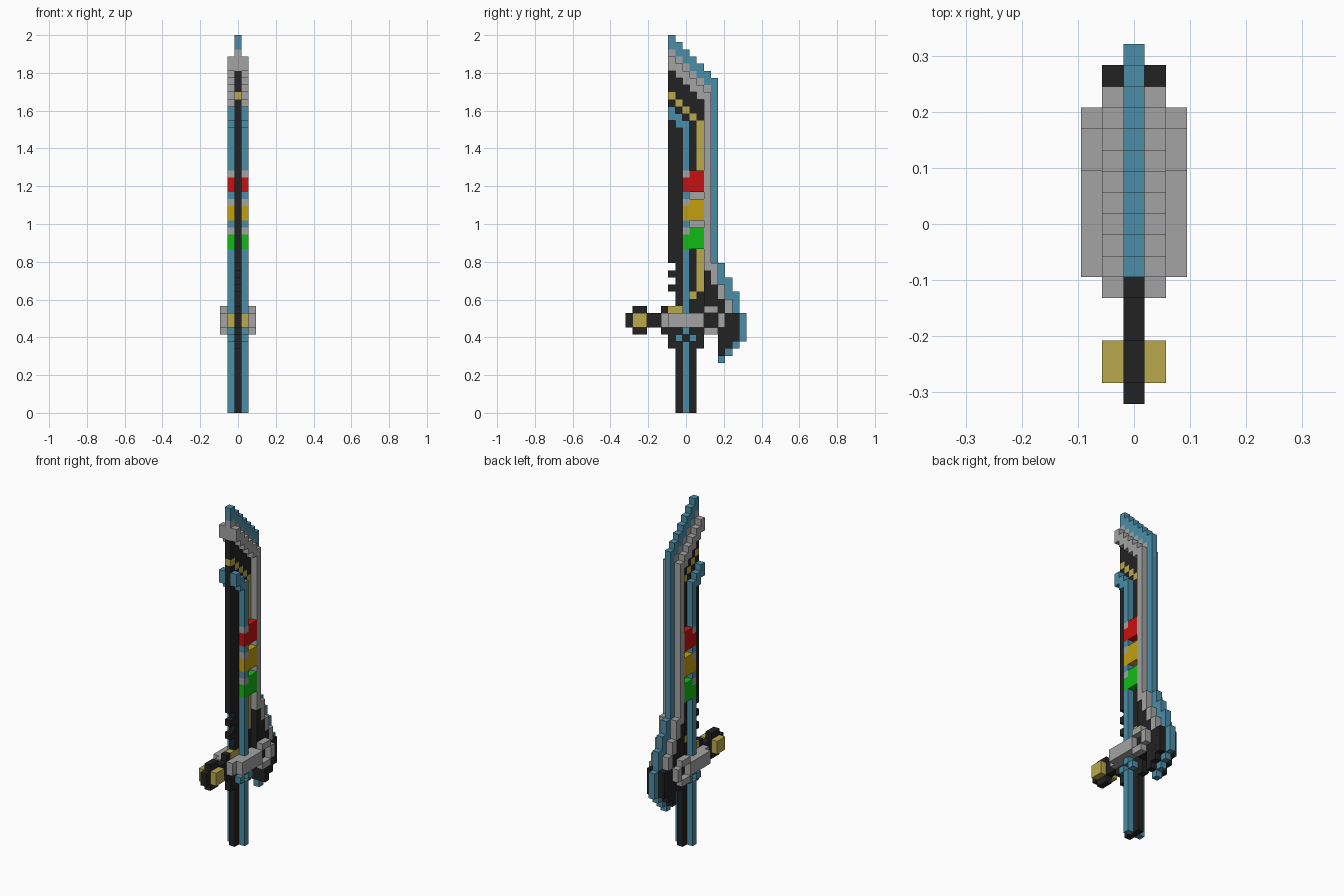
import bpy, bmesh
from mathutils import Vector

old = bpy.data.objects.get("Cube")
if old:
    bpy.data.objects.remove(old, do_unlink=True)

U = 2 / 53            # size of one block
HALF_DEPTH = 8.5      # half of the 17 columns along y

COLOURS = {
    "steel_blue": (0.070, 0.270, 0.390),
    "light_grey": (0.360, 0.370, 0.360),
    "near_black": (0.016, 0.016, 0.016),
    "brass": (0.490, 0.400, 0.075),
    "red": (0.590, 0.005, 0.005),
    "gold": (0.540, 0.350, 0.004),
    "green": (0.005, 0.500, 0.008),
}


def make_material(name, rgb):
    m = bpy.data.materials.new(name)
    m.use_nodes = True
    m.diffuse_color = (*rgb, 1)
    bsdf = next(n for n in m.node_tree.nodes if n.type == 'BSDF_PRINCIPLED')
    bsdf.inputs["Base Color"].default_value = (*rgb, 1)
    bsdf.inputs["Roughness"].default_value = 0.8
    return m


MATS = {n: make_material(n, c) for n, c in COLOURS.items()}
cells = {}            # (layer, column, row) -> (part, colour)


def fill(part, colour, layer, c0, c1, r0, r1):
    """Fill columns c0..c1 and rows r0..r1 (inclusive) on a layer and its mirror."""
    for x in {layer, -layer}:
        for c in range(c0, c1 + 1):
            for r in range(r0, r1 + 1):
                cells[x, c, r] = (part, colour)


# Blade core
for k in range(5):
    fill("blade_core", "near_black", 0, 6 + k, 6 + k, 21 if k == 0 else 14, 47 - k)
for r in (17, 19):
    fill("blade_core", "near_black", 0, 6, 6, r, r)

# Stepped cutting edge, grey rim and inlay
for k in range(6):
    c = 6 + k
    fill("cutting_edge", "steel_blue", 0, c, c, 51 - k, 52 - k)
    fill("blade_rim", "light_grey", 0, c, c, 48 - k, 50 - k)
    fill("blade_rim", "light_grey", 1, c, c, 48 - k, 49 - k)
    if k < 5:
        fill("blade_inlay", "brass", 0, c, c, 44 - k, 44 - k)
fill("cutting_edge", "steel_blue", 0, 12, 12, 21, 46)
for layer in (0, 1):
    fill("blade_rim", "light_grey", layer, 11, 11, 20, 44)
fill("blade_inlay", "brass", 0, 10, 10, 17, 40)
fill("blade_inlay", "brass", 0, 9, 9, 16, 16)

# Raised spine with its hooked tip
fill("spine", "steel_blue", 1, 8, 8, 14, 40)
fill("spine", "steel_blue", 1, 7, 7, 40, 41)
fill("spine", "steel_blue", 1, 6, 6, 41, 42)

# Three gems, each with a grey corner
for name, colour, r in (("red_gem", "red", 31), ("gold_gem", "gold", 27),
                        ("green_gem", "green", 23)):
    fill(name, colour, 1, 8, 10, r, r + 2)
    fill("gem_corners", "light_grey", 1, 8, 8, r + 2, r + 2)
for r in (26, 30):
    fill("gem_spacers", "light_grey", 0, 9, 10, r, r)

# Rounded hand guard: (column, black bottom, black top, grey top, blue top)
for c, b, t, g, e in ((11, 11, 19, 19, 19), (12, 11, 17, 20, 20), (13, 8, 15, 17, 20),
                      (14, 9, 13, 15, 18), (15, 10, 13, 13, 16)):
    for layer in (0, 1):
        fill("guard_shell", "near_black", layer, c, c, b, t)
        fill("guard_rim", "light_grey", layer, c, c, t + 1, g)
    fill("guard_edge", "steel_blue", 0, c, c, g + 1, e)
fill("guard_edge", "steel_blue", 0, 16, 16, 10, 13)
for c, r in ((13, 7), (14, 8), (15, 9)):
    fill("guard_edge", "steel_blue", 0, c, c, r, r)

# Cross guard with the forward knob
fill("cross_guard", "near_black", 0, 6, 10, 9, 13)
fill("cross_guard", "near_black", 0, 5, 5, 11, 14)
fill("cross_guard", "near_black", 0, 0, 4, 12, 13)
fill("cross_guard", "near_black", 0, 1, 2, 11, 14)
fill("guard_inlay", "brass", 0, 6, 7, 14, 14)
fill("knob_cap", "brass", 1, 1, 2, 12, 13)

# Side bars ending in a ring
fill("side_bar", "light_grey", 1, 5, 10, 12, 13)
fill("side_bar", "light_grey", 2, 6, 10, 12, 13)
for r in (11, 14):
    fill("side_ring", "light_grey", 2, 11, 12, r, r)
fill("side_ring", "light_grey", 2, 13, 13, 12, 13)

# Grip with side strips
fill("grip", "near_black", 0, 7, 9, 0, 8)
fill("grip_strip", "steel_blue", 1, 8, 8, 0, 9)
for c, r in ((7, 10), (9, 10), (8, 11)):
    fill("grip_strip", "steel_blue", 1, c, c, r, r)

# Build one mesh per part from the exposed block faces
DIRS = [Vector(d) for d in ((1, 0, 0), (-1, 0, 0), (0, 1, 0),
                            (0, -1, 0), (0, 0, 1), (0, 0, -1))]
groups = {}
for pos, key in cells.items():
    groups.setdefault(key, []).append(pos)

for (part, colour), blocks in groups.items():
    bm = bmesh.new()
    for pos in blocks:
        p = Vector(pos)
        centre = Vector((p.x, p.y + 0.5 - HALF_DEPTH, p.z + 0.5))
        for d in DIRS:
            if tuple(int(v) for v in p + d) in cells:
                continue
            a = Vector((d.y, d.z, d.x))
            b = d.cross(a)
            corners = (a + b, b - a, -a - b, a - b)
            verts = [bm.verts.new((centre + (d + q) / 2) * U) for q in corners]
            f = bm.faces.new(verts)
            f.normal_update()
            if f.normal.dot(d) < 0:
                f.normal_flip()
    bmesh.ops.remove_doubles(bm, verts=bm.verts, dist=U * 0.01)
    bmesh.ops.dissolve_limit(bm, angle_limit=0.02, verts=bm.verts, edges=bm.edges)
    mesh = bpy.data.meshes.new(part)
    bm.to_mesh(mesh)
    bm.free()
    mesh.materials.append(MATS[colour])
    bpy.context.scene.collection.objects.link(bpy.data.objects.new(part, mesh))
